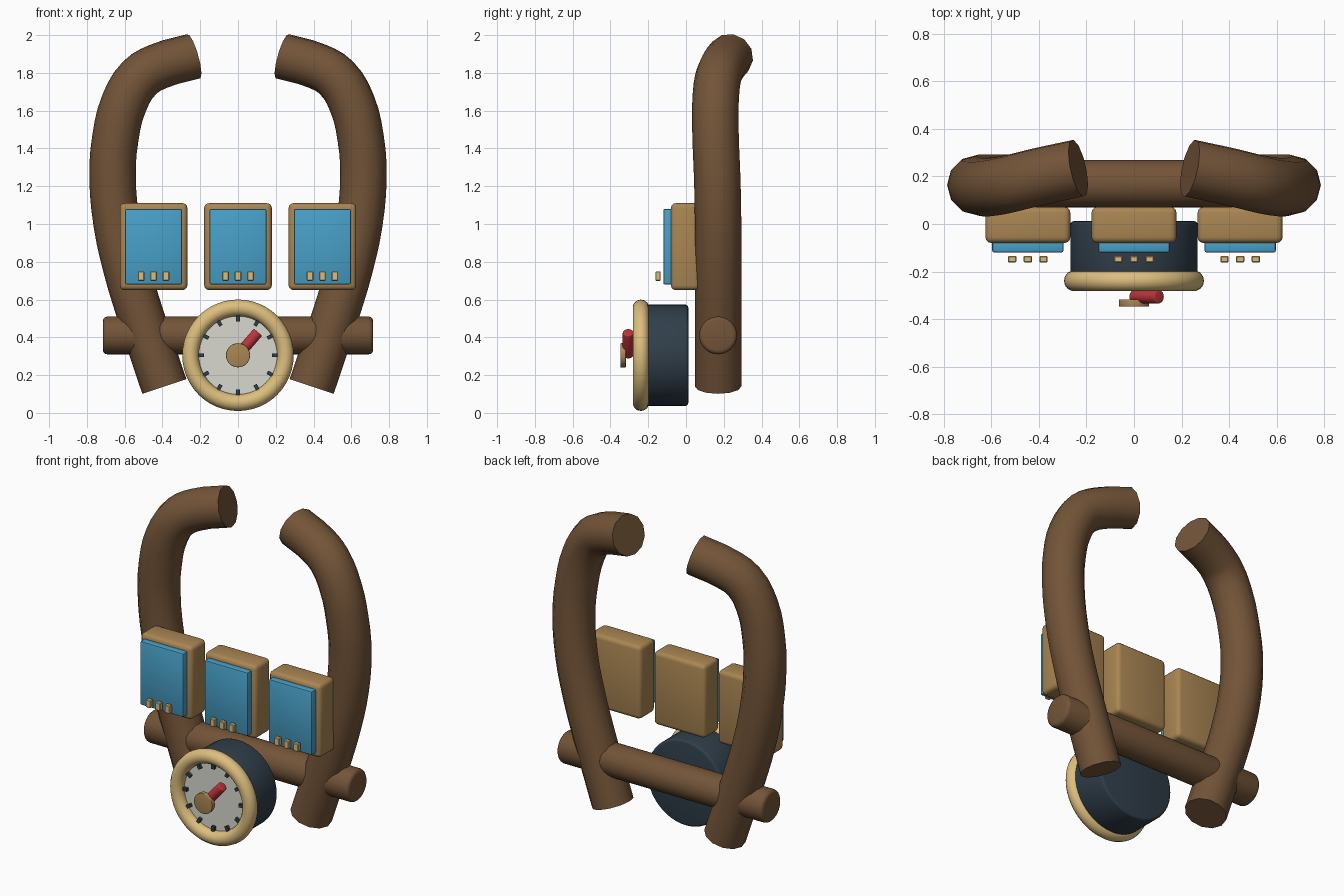
import bpy, math
from mathutils import Vector

if "Cube" in bpy.data.objects:
    bpy.data.objects.remove(bpy.data.objects["Cube"])


def material(name, r, g, b):
    lin = [((c / 255 + 0.055) / 1.055) ** 2.4 for c in (r, g, b)]
    m = bpy.data.materials.new(name)
    m.diffuse_color = (*lin, 1)
    m.use_nodes = True
    m.node_tree.nodes["Principled BSDF"].inputs["Base Color"].default_value = m.diffuse_color
    return m


BROWN = material("brown", 115, 84, 56)
TAN = material("tan", 170, 134, 83)
SAND = material("sand", 221, 190, 126)
SLATE = material("slate", 48, 62, 74)
IVORY = material("ivory", 216, 217, 207)
BLUE = material("blue", 72, 160, 200)
RED = material("red", 190, 52, 58)


def finish(name, mat, bevel=0, segments=3):
    o = bpy.context.object
    o.name = name
    o.data.materials.clear()
    o.data.materials.append(mat)
    if bevel:
        m = o.modifiers.new("bevel", "BEVEL")
        m.width, m.segments = bevel, segments
        m.limit_method, m.angle_limit = "ANGLE", math.radians(40)
        bpy.ops.object.modifier_apply(modifier="bevel")
    bpy.ops.object.shade_smooth_by_angle(angle=math.radians(35))
    return o


def box(name, mat, loc, size, bevel=0, segments=3, rot=(0, 0, 0)):
    bpy.ops.mesh.primitive_cube_add(size=1, location=loc, rotation=rot)
    bpy.context.object.scale = size
    bpy.ops.object.transform_apply(location=False, rotation=False, scale=True)
    return finish(name, mat, bevel, segments)


def rod(name, mat, start, end, radius, bevel=0, sides=32):
    a, b = Vector(start), Vector(end)
    bpy.ops.mesh.primitive_cylinder_add(vertices=sides, radius=radius,
                                        depth=(b - a).length, location=(a + b) / 2)
    bpy.context.object.rotation_euler = (b - a).to_track_quat("Z", "Y").to_euler()
    return finish(name, mat, bevel)


# Curved side horns, thick capped tubes
PATH = [(0.39, 0.17, 0.14), (0.525, 0.17, 0.545), (0.592, 0.17, 0.77),
        (0.642, 0.17, 1.0), (0.664, 0.165, 1.25), (0.65, 0.157, 1.45),
        (0.603, 0.156, 1.64), (0.52, 0.17, 1.775), (0.42, 0.195, 1.835),
        (0.235, 0.235, 1.888)]
for side, sx in (("left", -1), ("right", 1)):
    cu = bpy.data.curves.new(side + "_horn", "CURVE")
    cu.dimensions = "3D"
    cu.bevel_depth, cu.bevel_resolution = 0.123, 4
    cu.resolution_u, cu.use_fill_caps = 3, True
    sp = cu.splines.new("BEZIER")
    sp.bezier_points.add(len(PATH) - 1)
    for p, (x, y, z) in zip(sp.bezier_points, PATH):
        p.co = (sx * x, y, z)
        p.handle_left_type = p.handle_right_type = "AUTO"
    ob = bpy.data.objects.new(side + "_horn", cu)
    bpy.context.collection.objects.link(ob)
    bpy.ops.object.select_all(action="DESELECT")
    ob.select_set(True)
    bpy.context.view_layer.objects.active = ob
    bpy.ops.object.convert(target="MESH")
    finish(side + "_horn", BROWN)

# Crossbar through both horns
rod("crossbar", BROWN, (-0.715, 0.17, 0.41), (0.715, 0.17, 0.41), 0.1, 0.022)

# Three pouches with blue panels and small buttons
for i, x in enumerate((-0.447, 0, 0.447)):
    box(f"pouch_{i}", TAN, (x, -0.004, 0.88), (0.358, 0.152, 0.46), 0.025)
    box(f"panel_{i}", BLUE, (x, -0.095, 0.88), (0.30, 0.05, 0.40), 0.008, 2)
    for j in (-1, 0, 1):
        box(f"button_{i}_{j + 1}", SAND, (x + 0.066 * j, -0.148, 0.724),
            (0.035, 0.028, 0.05), 0.004, 1)

# Dial: drum, face and rim
CZ = 0.305
rod("dial_drum", SLATE, (0, 0.012, CZ), (0, -0.215, CZ), 0.268, 0.015, 48)
rod("dial_face", IVORY, (0, -0.2, CZ), (0, -0.235, CZ), 0.225, 0, 48)
bpy.ops.mesh.primitive_torus_add(major_segments=48, minor_segments=14,
                                 major_radius=0.251, minor_radius=0.044,
                                 location=(0, -0.239, CZ), rotation=(math.pi / 2, 0, 0))
finish("dial_rim", SAND)

# Twelve tick marks around the face
for k in range(12):
    a = k * math.pi / 6
    box(f"tick_{k}", SLATE, (0.195 * math.sin(a), -0.243, CZ + 0.195 * math.cos(a)),
        (0.02, 0.02, 0.03), rot=(0, a, 0))

# Pointer and hub
rod("pointer", RED, (0, -0.306, CZ), (0.106, -0.306, CZ + 0.122), 0.029, 0.006, 20)
rod("hub", TAN, (0, -0.318, CZ), (0, -0.348, CZ), 0.064, 0.004, 32)
